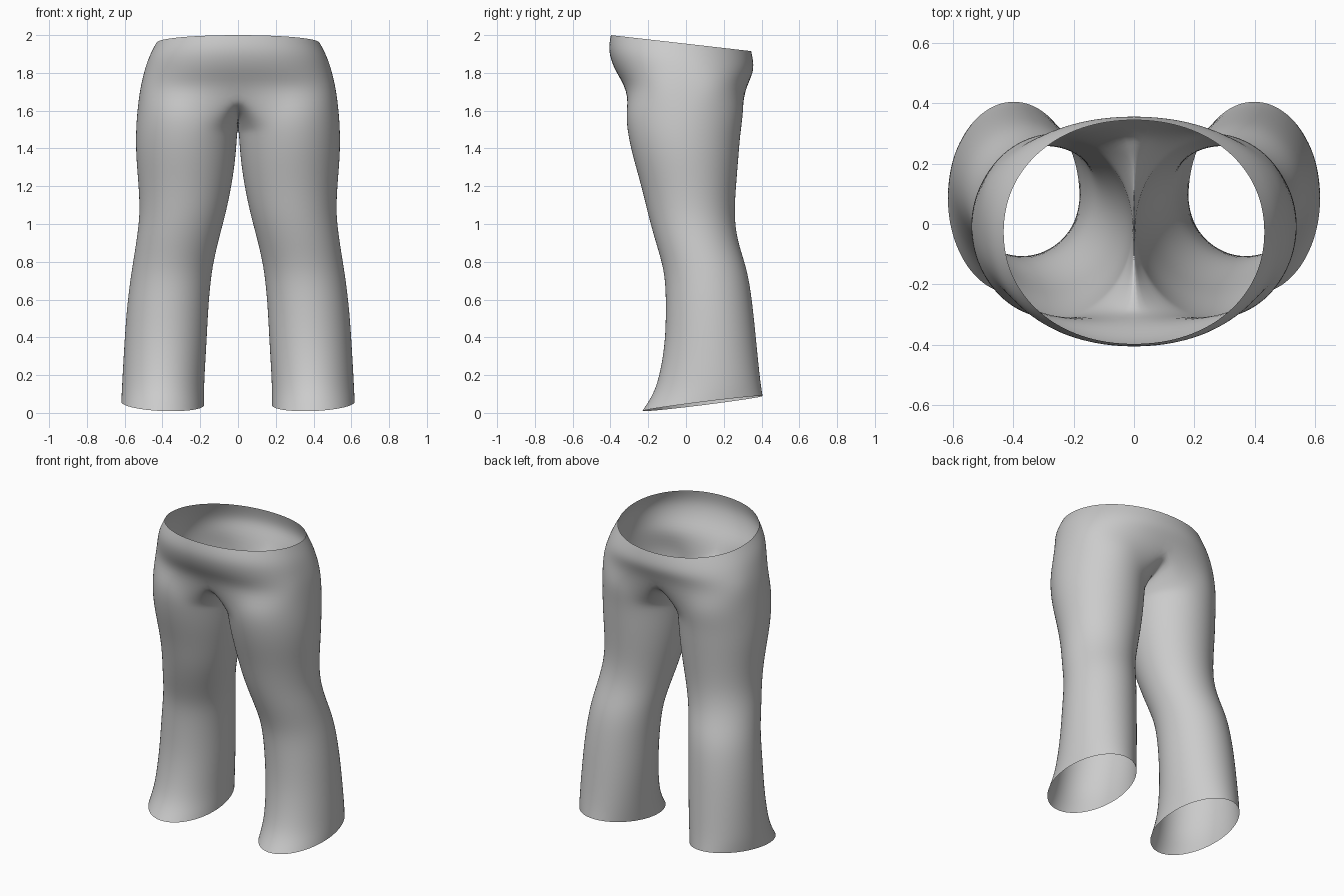
import bpy, bmesh, math

if "Cube" in bpy.data.objects:
    bpy.data.objects.remove(bpy.data.objects["Cube"])

N = 24            # points round one leg
ARC = 17          # of these, points shared with the half hip (theta -120..120)

# hip rings: front z, back z, half width, front y, back y, squareness
HIPS = [
    (2.000, 1.915, 0.435, -0.400, 0.347, 0.95),
    (1.915, 1.855, 0.475, -0.416, 0.360, 0.92),
    (1.810, 1.800, 0.500, -0.378, 0.358, 0.88),
    (1.720, 1.720, 0.520, -0.315, 0.318, 0.75),
]
# leg rings: z, inner x, outer x, front y, back y
LEGS = [
    (1.60, 0.000, 0.536, -0.322, 0.308),
    (1.48, 0.002, 0.544, -0.312, 0.290),
    (1.35, 0.010, 0.542, -0.282, 0.280),
    (1.20, 0.032, 0.528, -0.238, 0.267),
    (1.05, 0.064, 0.521, -0.203, 0.257),
    (0.92, 0.100, 0.538, -0.167, 0.272),
    (0.80, 0.128, 0.557, -0.130, 0.312),
    (0.70, 0.143, 0.573, -0.111, 0.337),
    (0.55, 0.156, 0.591, -0.108, 0.357),
    (0.38, 0.164, 0.603, -0.112, 0.374),
    (0.22, 0.174, 0.612, -0.137, 0.390),
    (0.12, 0.178, 0.617, -0.172, 0.400),
    (0.05, 0.178, 0.620, -0.235, 0.409),
]


def power(v, e):
    return math.copysign(abs(v) ** e, v)


def hip_ring(zf, zb, a, yf, yb, e):
    pts, mid = [], (yf + yb) / 2
    for i in range(ARC):
        t = math.radians(-90 + 180 * i / (ARC - 1))
        x = a * power(math.cos(t), e) if 0 < i < ARC - 1 else 0
        y = mid + (yb - yf) / 2 * power(math.sin(t), e)
        pts.append((x, y, zf + (zb - zf) * (y - yf) / (yb - yf)))
    return pts


def leg_ring(z, xi, xo, yf, yb):
    pts = []
    for i in range(N):
        t = math.radians(-120 + 360 * i / N)
        x = (xi + xo) / 2 + (xo - xi) / 2 * math.cos(t)
        y = (yf + yb) / 2 + (yb - yf) / 2 * math.sin(t)
        h = z
        if z > 1.55:      # inner thigh dips under the crotch
            h -= 0.11 * max(0, -math.cos(t)) ** 0.7
        if z < 0.2:       # hem slopes up to the back and outside
            w = (0.22 - z) / 0.17
            h += w * (0.125 * (y - 0.09) + 0.04 * (x - 0.4))
        pts.append((x, y, h))
    return pts


def crotch_seam():
    # curve on the centre plane from front, down, to the back
    side = [(0.300, 1.705), (0.235, 1.640), (0.125, 1.590)]
    back = [(0, y - 0.005, z) for y, z in side]
    front = [(0, -y - 0.01, z - 0.01) for y, z in side]
    return back + [(0, 0.025, 1.555)] + front[::-1]


bm = bmesh.new()
hips = [[bm.verts.new(p) for p in hip_ring(*r)] for r in HIPS]
seam = [bm.verts.new(p) for p in crotch_seam()]
legs = [[bm.verts.new(p) for p in leg_ring(*r)] for r in LEGS]

# hip half, open at the waist
for up, low in zip(hips, hips[1:]):
    for i in range(ARC - 1):
        bm.faces.new((up[i], low[i], low[i + 1], up[i + 1]))
# leg, starting from the lowest hip arc closed by the crotch seam
rings = [hips[-1] + seam] + legs
for up, low in zip(rings, rings[1:]):
    for i in range(N):
        j = (i + 1) % N
        bm.faces.new((up[i], low[i], low[j], up[j]))

mesh = bpy.data.meshes.new("trousers")
bm.to_mesh(mesh)
bm.free()
trousers = bpy.data.objects.new("trousers", mesh)
bpy.context.collection.objects.link(trousers)

# plain cloth colour
cloth = bpy.data.materials.new("grey cloth")
cloth.diffuse_color = (0.6, 0.6, 0.6, 1)
cloth.use_nodes = True
cloth.node_tree.nodes["Principled BSDF"].inputs["Base Color"].default_value = cloth.diffuse_color
mesh.materials.append(cloth)
mesh.shade_smooth()

# second half and smooth surface
mirror = trousers.modifiers.new("mirror", 'MIRROR')
mirror.use_clip = True
mirror.merge_threshold = 0.0005
smooth = trousers.modifiers.new("smooth", 'SUBSURF')
smooth.levels = smooth.render_levels = 2
